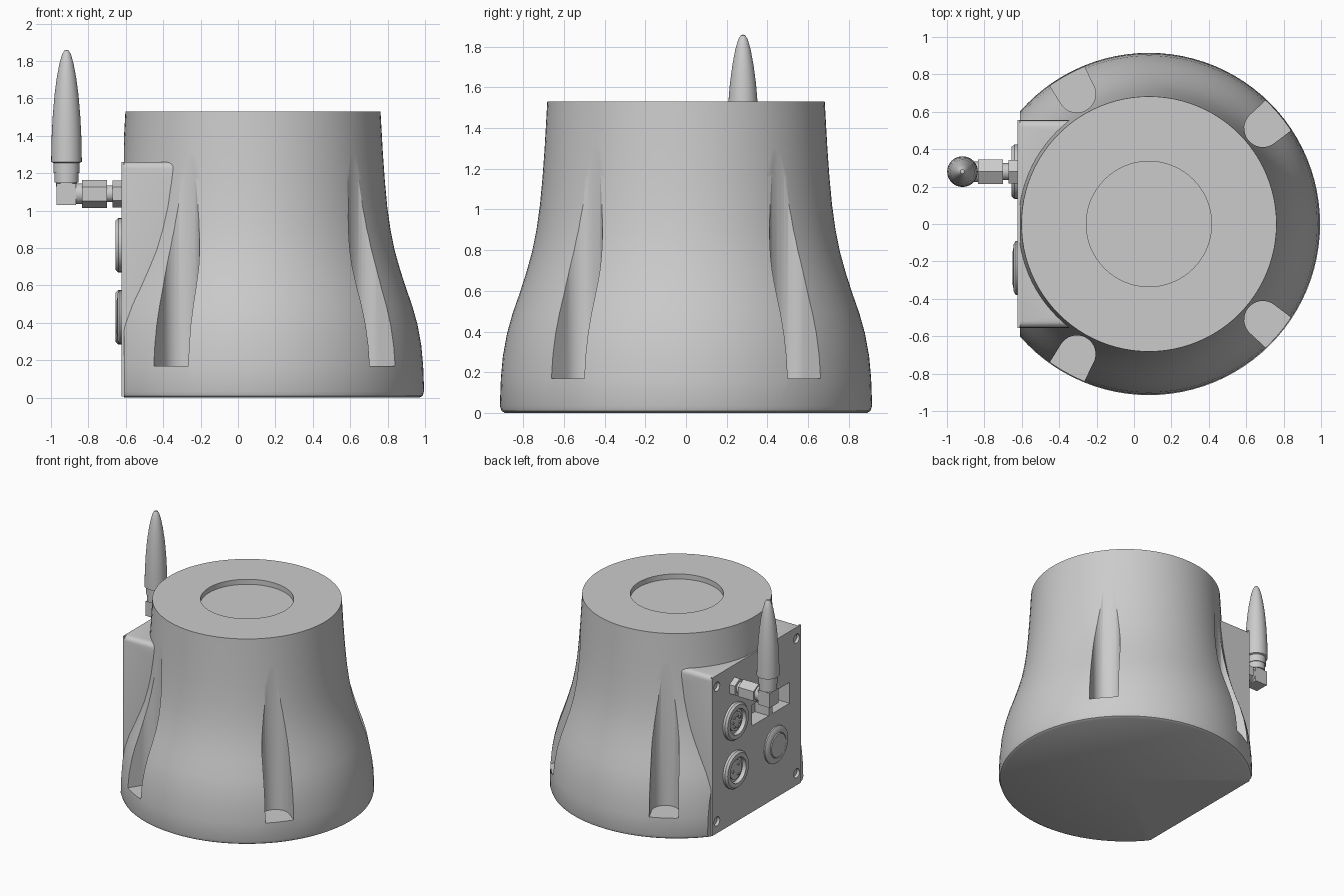
import bpy, bmesh, math
from mathutils import Matrix, Vector

cube = bpy.data.objects.get("Cube")
if cube:
    bpy.data.objects.remove(cube, do_unlink=True)

grey = bpy.data.materials.new("plain_grey")
grey.use_nodes = True
grey.diffuse_color = (0.6, 0.6, 0.6, 1)
grey.node_tree.nodes["Principled BSDF"].inputs["Base Color"].default_value = (0.6, 0.6, 0.6, 1)

AXIS_X = 0.08      # housing axis
PANEL_X = -0.622   # outer face of the connector panel
TO_SIDE = Matrix.Rotation(-math.pi / 2, 4, 'Y')   # turns +z to -x


def finish(name, bm, matrix=Matrix()):
    bmesh.ops.transform(bm, matrix=matrix, verts=bm.verts)
    bmesh.ops.recalc_face_normals(bm, faces=bm.faces)
    mesh = bpy.data.meshes.new(name)
    bm.to_mesh(mesh)
    bm.free()
    mesh.materials.append(grey)
    ob = bpy.data.objects.new(name, mesh)
    bpy.context.collection.objects.link(ob)
    return ob


def lathe(name, profile, steps, at=(0, 0, 0), turn=Matrix()):
    """Revolve (radius, height) points about z, then turn and place."""
    bm = bmesh.new()
    vs = [bm.verts.new((r, 0, h)) for r, h in profile]
    es = [bm.edges.new(pair) for pair in zip(vs, vs[1:])]
    bmesh.ops.spin(bm, geom=vs + es, cent=(0, 0, 0), axis=(0, 0, 1),
                   angle=2 * math.pi, steps=steps)
    bmesh.ops.remove_doubles(bm, verts=bm.verts, dist=0.0001)
    return finish(name, bm, Matrix.Translation(at) @ turn)


def rod(name, radius, length, steps, at, turn=Matrix()):
    return lathe(name, [(0, 0), (radius, 0), (radius, length), (0, length)], steps, at, turn)


def block(name, low, high, bevel=0):
    low, high = Vector(low), Vector(high)
    bm = bmesh.new()
    bmesh.ops.create_cube(bm, size=1)
    bmesh.ops.transform(bm, verts=bm.verts,
                        matrix=Matrix.Translation((low + high) / 2) @ Matrix.Diagonal((*(high - low), 1)))
    if bevel:   # round the long upper side edges only
        top = max(v.co.z for v in bm.verts)
        edges = [e for e in bm.edges if all(v.co.z > top - 0.001 for v in e.verts)
                 and abs(e.verts[0].co.y - e.verts[1].co.y) < 0.001]
        bmesh.ops.bevel(bm, geom=edges, offset=bevel, segments=4, profile=0.5, affect='EDGES')
    return finish(name, bm)


def select(ob):
    bpy.ops.object.select_all(action='DESELECT')
    ob.select_set(True)
    bpy.context.view_layer.objects.active = ob


def boolean(ob, other, operation='DIFFERENCE'):
    mod = ob.modifiers.new("cut", 'BOOLEAN')
    mod.operation, mod.object, mod.solver = operation, other, 'EXACT'
    select(ob)
    bpy.ops.object.modifier_apply(modifier=mod.name)


def slot_cutter(angle, radius=0.1, inner=0.695, floor=0.17):
    """Vertical slot: rounded inner end, open to the outside."""
    bm = bmesh.new()
    outline = [(1.3, radius * 1.25)]
    for i in range(17):
        a = math.pi / 2 + math.pi * i / 16
        outline.append((inner + radius + radius * math.cos(a), radius * math.sin(a)))
    outline.append((1.3, -radius * 1.25))
    face = bm.faces.new([bm.verts.new((x, y, floor)) for x, y in outline])
    up = bmesh.ops.extrude_face_region(bm, geom=[face])["geom"]
    bmesh.ops.translate(bm, vec=(0, 0, 1.2), verts=[g for g in up if isinstance(g, bmesh.types.BMVert)])
    return finish("slot_cutter", bm,
                  Matrix.Translation((AXIS_X, 0, 0)) @ Matrix.Rotation(math.radians(angle), 4, 'Z'))


# Bell-shaped housing with a shallow round well in the top
housing = lathe("housing", [
    (0, 0), (0.89, 0), (0.907, 0.01), (0.915, 0.035), (0.91, 0.17), (0.9, 0.28),
    (0.88, 0.39), (0.852, 0.49), (0.817, 0.59), (0.785, 0.69), (0.757, 0.79),
    (0.735, 0.9), (0.718, 1.02), (0.705, 1.16), (0.695, 1.3), (0.682, 1.53),
    (0.335, 1.53), (0.335, 1.49), (0, 1.49)], 96, (AXIS_X, 0, 0))

# Square shoulder that carries the connector panel
shoulder = block("shoulder", (-0.8, -0.555, 0.02), (-0.2, 0.555, 1.26), 0.035)
boolean(housing, shoulder, 'UNION')
cutters = [shoulder, block("flat_cutter", (-1.5, -1.2, -0.5), (PANEL_X + 0.012, 1.2, 2))]
cutters += [slot_cutter(a) for a in (40, -40, 119, -119)]
for c in cutters[1:]:
    boolean(housing, c)

# Connector panel with two sockets and four screw holes
panel = block("connector_panel", (PANEL_X, -0.555, 0.005), (PANEL_X + 0.012, 0.555, 1.26))
holes = [block("socket_cutter", (-0.8, y, 0.69), (-0.5, y + 0.21, 0.855)) for y in (-0.41, -0.15)]
holes += [rod("screw_cutter", 0.036, 0.3, 20, (-0.58, y, z), TO_SIDE)
          for y in (-0.5, 0.5) for z in (0.1, 1.17)]
for c in holes:
    boolean(housing, c)
    boolean(panel, c)
for c in cutters + holes:
    bpy.data.objects.remove(c, do_unlink=True)

smooth = [housing, panel]

# Screw heads sunk in the corners
for y in (-0.5, 0.5):
    for z in (0.1, 1.17):
        smooth.append(rod("panel_screw", 0.028, 0.022, 16, (-0.582, y, z), TO_SIDE))

# Two round connectors with pins
for z, pins in ((0.815, 7), (0.43, 3)):
    at = (PANEL_X, 0.28, z)
    smooth.append(lathe("connector_ring", [
        (0, 0), (0.145, 0), (0.145, 0.018), (0.132, 0.033), (0.1, 0.033),
        (0.094, 0.004), (0, 0.004)], 40, at, TO_SIDE))
    smooth.append(rod("connector_insert", 0.075, 0.014, 32, at, TO_SIDE))
    for i in range(pins):
        a = 2 * math.pi * i / pins
        spot = (PANEL_X, 0.28 + 0.045 * math.cos(a), z + 0.045 * math.sin(a))
        smooth.append(rod("connector_pin", 0.01, 0.024, 10, spot, TO_SIDE))

# Round button
smooth.append(lathe("round_button", [
    (0, 0), (0.145, 0), (0.145, 0.01), (0.125, 0.022), (0.098, 0.024),
    (0.095, 0.018), (0.09, 0.028), (0, 0.028)], 40, (PANEL_X, -0.235, 0.43), TO_SIDE))

# Coaxial joint leading to the antenna
AY, AZ, AX = 0.28, 1.09, -0.917
for name, radius, length, steps, x in (
        ("joint_base_nut", 0.072, 0.05, 6, -0.62), ("joint_thread", 0.045, 0.04, 24, -0.665),
        ("joint_nut", 0.075, 0.135, 6, -0.7), ("joint_collar", 0.055, 0.04, 24, -0.83)):
    smooth.append(rod(name, radius, length, steps, (x, AY, AZ), TO_SIDE))
smooth.append(block("joint_elbow", (-0.97, AY - 0.055, 1.03), (-0.865, AY + 0.055, 1.145)))

# Antenna
smooth.append(lathe("antenna", [
    (0, 1.13), (0.055, 1.13), (0.055, 1.15), (0.065, 1.15), (0.065, 1.2), (0.07, 1.2),
    (0.07, 1.255), (0.082, 1.26), (0.08, 1.38), (0.074, 1.5), (0.064, 1.62),
    (0.052, 1.71), (0.038, 1.785), (0.024, 1.835), (0.012, 1.855), (0, 1.86)],
    32, (AX, AY, 0)))

for ob in smooth:
    select(ob)
    bpy.ops.object.shade_smooth_by_angle(angle=math.radians(32))
